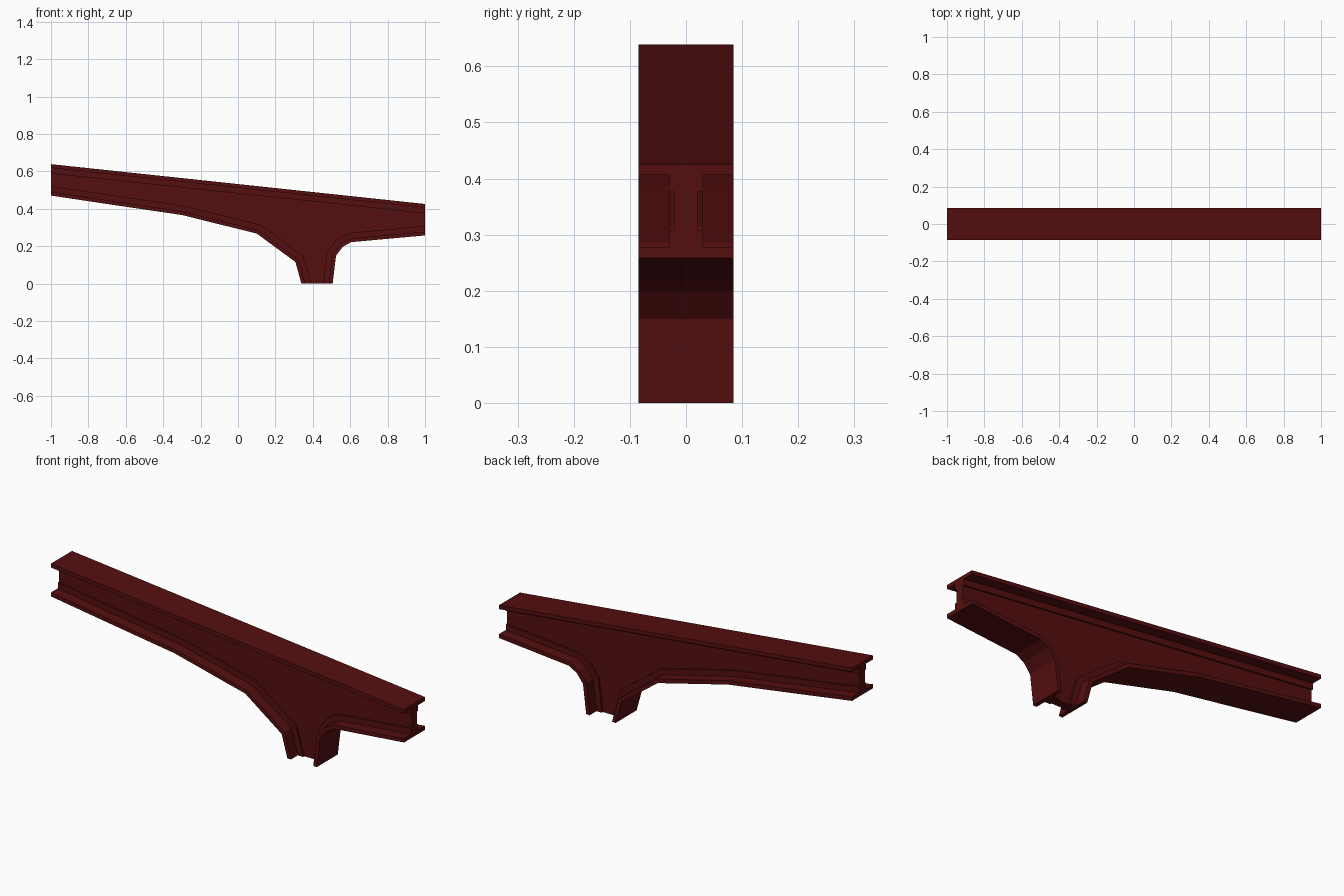
import bpy, bmesh
from mathutils import Vector as V

if "Cube" in bpy.data.objects:
    bpy.data.objects.remove(bpy.data.objects["Cube"])

red = bpy.data.materials.new("dark red paint")
red.diffuse_color = (0.09, 0.0045, 0.005, 1)
red.use_nodes = True
red.node_tree.nodes["Principled BSDF"].inputs["Base Color"].default_value = red.diffuse_color

FLANGE, BAND = 0.02, 0.05            # depth of each layer from the outline
HALF_FLANGE, HALF_BAND, HALF_WEB = 0.085, 0.03, 0.021

# Outline in x/z, counter-clockwise, split into the three flange paths
left = [(-1, .471), (-.7, .426), (-.3, .367), (.1, .268), (.307, .116), (.339, 0)]
right = [(.506, 0), (.524, .15), (.56, .197), (.605, .222), (1, .258)]
top = [(1, .426), (-1, .639)]


def offset(path, d):
    """Mitred offset towards the inside, ends kept on x = +-1 or z = 0."""
    pts = [V(p) for p in path]
    dirs = [(b - a).normalized() for a, b in zip(pts, pts[1:])]
    nors = [V((-t.y, t.x)) for t in dirs]
    out = []
    for i, p in enumerate(pts):
        if 0 < i < len(pts) - 1:
            m = (nors[i - 1] + nors[i]).normalized()
            n = nors[i]
        else:
            n = nors[min(i, len(nors) - 1)]
            m = V((1, 0)) if p.y == 0 else V((0, 1))
        out.append(p + m * (d / m.dot(n)))
    return out


def make(name, polys, half):
    """Extrude x/z polygons symmetrically in y."""
    bm = bmesh.new()
    cache = {}

    def vert(p):
        k = (round(p.x, 5), round(p.y, 5))
        if k not in cache:
            cache[k] = bm.verts.new((p.x, -half, p.y))
        return cache[k]

    faces = [bm.faces.new([vert(p) for p in poly]) for poly in polys]
    ext = bmesh.ops.extrude_face_region(bm, geom=faces, use_keep_orig=True)
    moved = [g for g in ext["geom"] if isinstance(g, bmesh.types.BMVert)]
    bmesh.ops.translate(bm, verts=moved, vec=(0, 2 * half, 0))
    bmesh.ops.recalc_face_normals(bm, faces=bm.faces)
    me = bpy.data.meshes.new(name)
    bm.to_mesh(me)
    bm.free()
    me.materials.append(red)
    bpy.context.collection.objects.link(bpy.data.objects.new(name, me))


def strip(name, path, d0, d1, half):
    a, b = offset(path, d0), offset(path, d1)
    make(name, [(a[i], a[i + 1], b[i + 1], b[i]) for i in range(len(a) - 1)], half)


# Flanges and the thickened bands beside them
for name, path in (("long_arm", left), ("short_arm", right), ("top", top)):
    strip(name + "_flange", path, 0, FLANGE, HALF_FLANGE)
    strip(name + "_band", path, FLANGE, BAND, HALF_BAND)

# Central web plate filling the rest
make("web_plate", [offset(left, BAND) + offset(right, BAND) + offset(top, BAND)], HALF_WEB)
